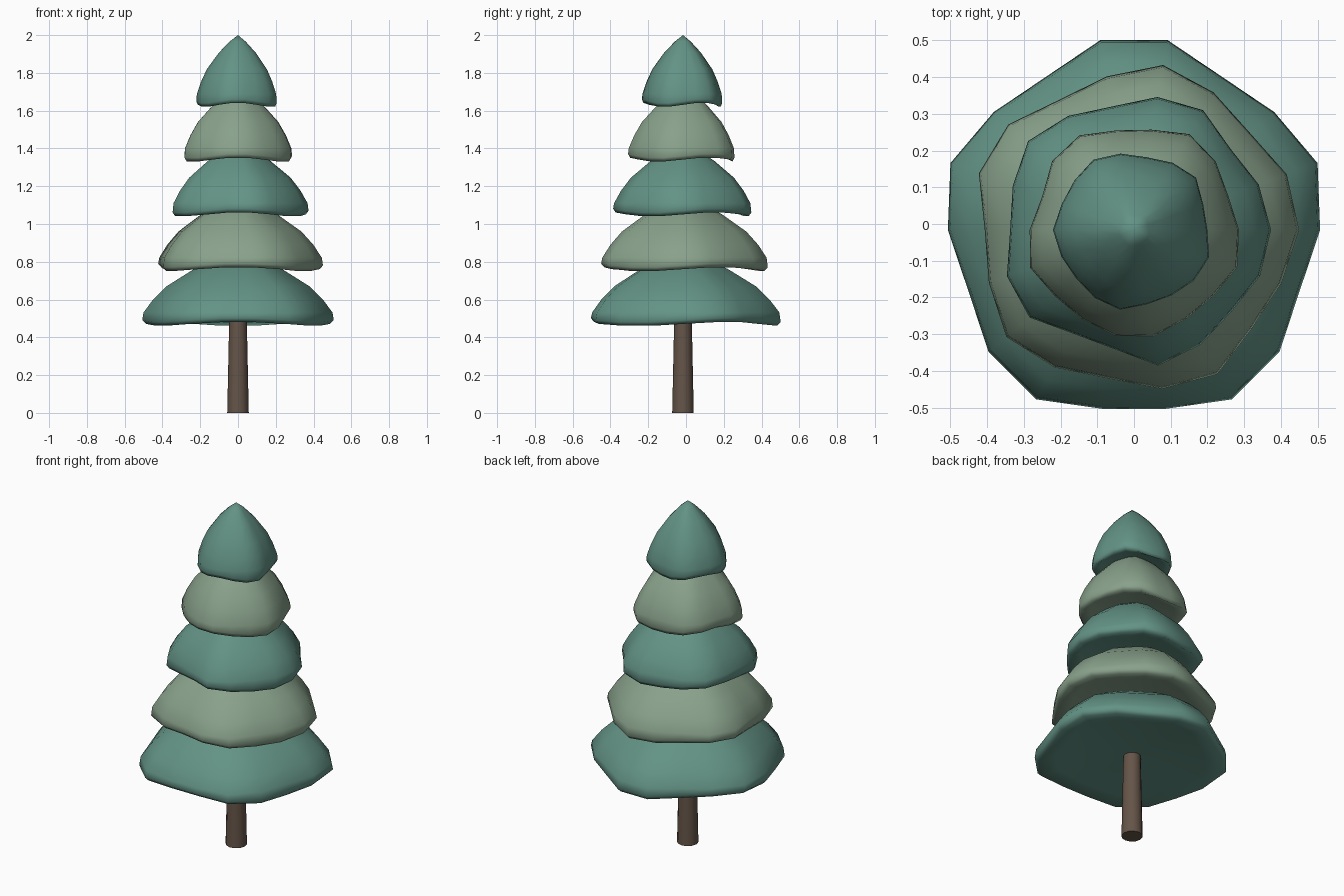
import bpy, bmesh
from math import sin, cos, radians

if "Cube" in bpy.data.objects:
    bpy.data.objects.remove(bpy.data.objects["Cube"])

CY = -0.016   # tree axis sits slightly in front of the origin


def material(name, rgb):
    m = bpy.data.materials.new(name)
    m.diffuse_color = (*rgb, 1)
    m.use_nodes = True
    m.node_tree.nodes["Principled BSDF"].inputs["Base Color"].default_value = m.diffuse_color
    return m


teal = material("teal_needles", (0.125, 0.29, 0.235))
sage = material("sage_needles", (0.25, 0.36, 0.26))
bark = material("bark", (0.13, 0.09, 0.065))

# (radius factor, height factor): underside, rim, then dome up to the tip
PROFILE = [(0.78, 0.07), (0.965, 0.0), (1.004, 0.05), (0.99, 0.18), (0.89, 0.35),
           (0.75, 0.525), (0.46, 0.755), (0.2, 0.91)]


def loft(name, rings, bottom, top, mat, angle):
    """Skin closed rings; bottom and top are the end centre points."""
    bm = bmesh.new()
    loops = [[bm.verts.new(p) for p in r] for r in rings]
    lo, hi = bm.verts.new(bottom), bm.verts.new(top)
    n = len(loops[0])
    for i in range(n):
        j = (i + 1) % n
        for a, b in zip(loops, loops[1:]):
            bm.faces.new((a[i], a[j], b[j], b[i]))
        bm.faces.new((lo, loops[0][j], loops[0][i]))
        bm.faces.new((loops[-1][i], loops[-1][j], hi))
    bmesh.ops.recalc_face_normals(bm, faces=bm.faces)
    me = bpy.data.meshes.new(name)
    bm.to_mesh(me)
    bm.free()
    me.materials.append(mat)
    ob = bpy.data.objects.new(name, me)
    bpy.context.collection.objects.link(ob)
    bpy.ops.object.select_all(action='DESELECT')
    ob.select_set(True)
    bpy.context.view_layer.objects.active = ob
    bpy.ops.object.shade_smooth_by_angle(angle=radians(angle))


def tier(name, z, h, radii, mat):
    """Irregular foliage cap; radii in hundredths, every 20 degrees from +x."""
    rings = []
    for k, (f, t) in enumerate(PROFILE):
        ring = []
        for i, r in enumerate(radii):
            a = radians(20 * i)
            wave = 0.011 * (1 + sin(3 * a)) if k in (1, 2) else 0   # drooping rim
            ring.append((f * r / 100 * cos(a), CY + f * r / 100 * sin(a), z + h * t + wave))
        rings.append(ring)
    loft(name, rings, (0, CY, z + h * 0.07), (0, CY, z + h), mat, 180)


# foliage tiers, bottom to top
half = [50.5, 53, 49.7, 47.9, 52.3]
front = [47.9, 51.5, 53.1, 49.3]
tier("foliage_tier_1", 0.46, 0.40, half + half[::-1] + front + front[::-1], teal)
tier("foliage_tier_2", 0.75, 0.40, [44.8, 44.1, 41, 43.1, 45.4, 42.3, 40.7, 44.5, 44.8,
                                    40.5, 41.9, 45.2, 43.1, 40.9, 43.8, 45.2, 41.7, 42.5], sage)
tier("foliage_tier_3", 1.04, 0.39, [37.2, 36, 34.2, 37.5, 36.6, 34, 35.7, 37.5, 35,
                                    33.6, 36.7, 37, 32.6, 32.7, 37.4, 36, 34.5, 36.4], teal)
tier("foliage_tier_4", 1.33, 0.40, [28.5, 27.2, 28.9, 30, 27.6, 27.4, 29.6, 29, 26.5,
                                    28.3, 30, 28, 28, 29.2, 29.4, 28, 28, 29.8], sage)
tier("foliage_tier_5", 1.62, 0.38, [19.9, 20, 22, 21, 20, 21, 22, 21, 20.8,
                                    22, 21, 20.5, 21.3, 22, 20.5, 20.5, 21.3, 21.7], teal)

# tapered trunk
trunk = [[(r * cos(radians(30 * i)), CY + r * sin(radians(30 * i)), z) for i in range(12)]
         for r, z in ((0.057, 0), (0.046, 0.52))]
loft("trunk", trunk, (0, CY, 0), (0, CY, 0.52), bark, 40)
